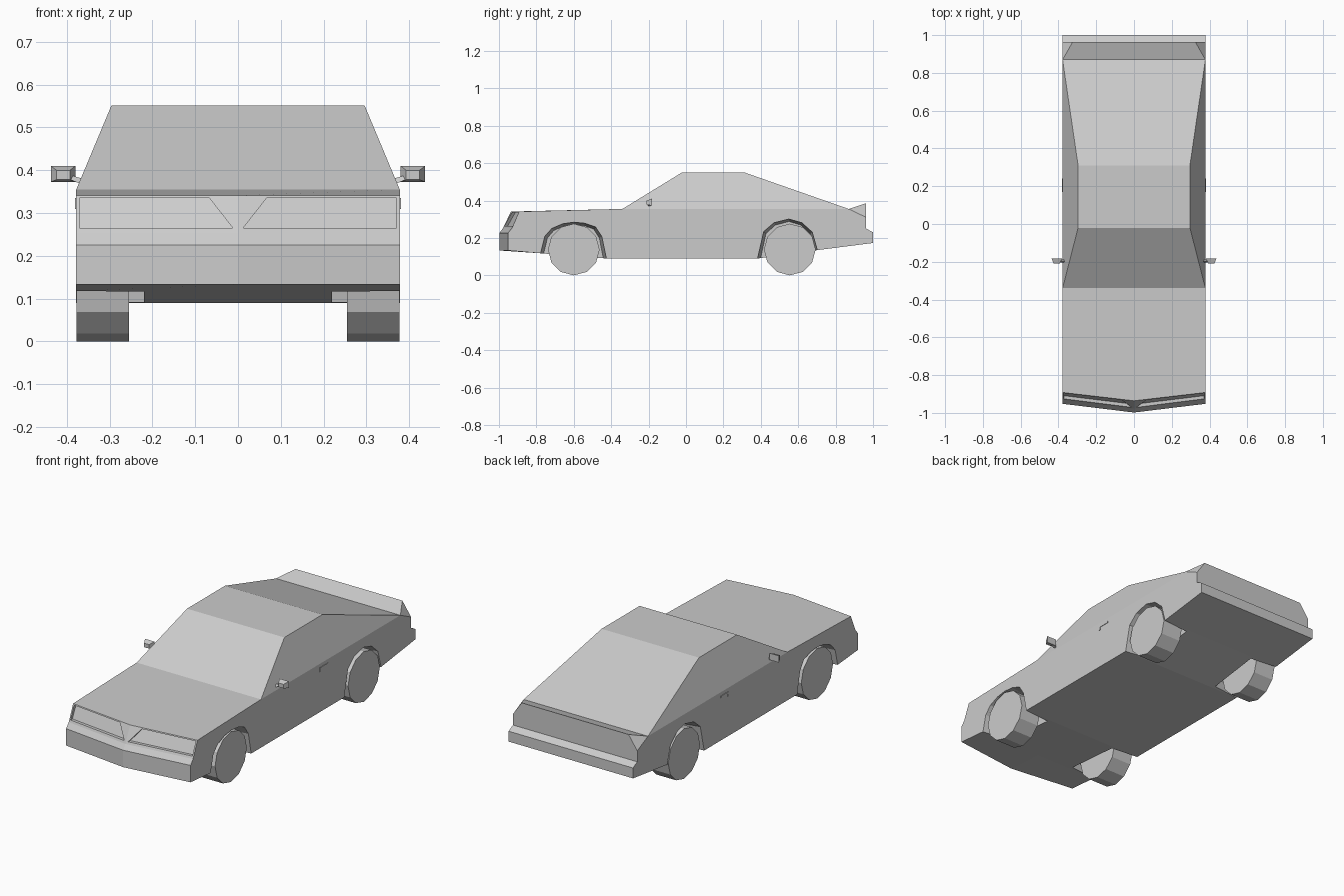
import bpy, bmesh, math
from mathutils import Matrix

if "Cube" in bpy.data.objects:
    bpy.data.objects.remove(bpy.data.objects["Cube"])


def finish(bm, name):
    bmesh.ops.recalc_face_normals(bm, faces=bm.faces)
    me = bpy.data.meshes.new(name)
    bm.to_mesh(me)
    bm.free()
    ob = bpy.data.objects.new(name, me)
    bpy.context.collection.objects.link(ob)
    return ob


def loft(bm, a, b, s=1):
    """Closed solid between two matching rings; s = -1 mirrors it in x."""
    va = [bm.verts.new((s * x, y, z)) for x, y, z in a]
    vb = [bm.verts.new((s * x, y, z)) for x, y, z in b]
    n = len(va)
    bm.faces.new(va)
    bm.faces.new(vb[::-1])
    for i in range(n):
        j = (i + 1) % n
        bm.faces.new((va[i], vb[i], vb[j], va[j]))


def box_ring(x0, x1, y, z0, z1):
    return [(x0, y, z0), (x1, y, z0), (x1, y, z1), (x0, y, z1)]


# Body outline: y, z, half width, forward bulge of the centre line
W = 0.378
outline = [
    (-0.952, 0.133, W, 0.046), (-0.952, 0.226, W, 0.046),
    (-0.93, 0.253, W, 0.048), (-0.892, 0.341, W, 0.044),   # nose
    (-0.34, 0.355, W, 0), (-0.02, 0.551, 0.296, 0),        # windscreen
    (0.31, 0.551, 0.296, 0), (0.87, 0.355, W, 0),          # roof, rear glass
    (0.963, 0.386, 0.325, 0), (0.963, 0.31, W, 0),         # tail lip
    (0.963, 0.25, W, 0), (1.0, 0.23, W, 0), (1.0, 0.173, W, 0),
    (0.703, 0.135, W, 0), (0.382, 0.09, W, 0),             # underside
    (-0.425, 0.09, W, 0), (-0.778, 0.118, W, 0)]

bm = bmesh.new()
left = [bm.verts.new((-w, y, z)) for y, z, w, d in outline]
mid = [bm.verts.new((0, y - d, z)) for y, z, w, d in outline]
right = [bm.verts.new((w, y, z)) for y, z, w, d in outline]
n = len(outline)
for i in range(n):
    j = (i + 1) % n
    for a, b in ((left, mid), (mid, right)):
        bm.faces.new((a[i], a[j], b[j], b[i]))
for side in (left, right):
    bm.faces.new([v for i, v in enumerate(side) if i not in (5, 6, 8)])
    bm.faces.new(side[4:8])
    bm.faces.new(side[7:10])
body = finish(bm, "car_body")

# Cutters: tapered wheel wells and recessed front panels
front_arch = [(-0.79, 0.0), (-0.778, 0.118), (-0.755, 0.21), (-0.718, 0.252),
              (-0.66, 0.277), (-0.6, 0.286), (-0.54, 0.28), (-0.483, 0.26),
              (-0.45, 0.21), (-0.425, 0.09), (-0.41, 0.0)]
rear_arch = [(0.36, 0.0), (0.382, 0.09), (0.415, 0.235), (0.47, 0.283),
             (0.55, 0.303), (0.62, 0.283), (0.675, 0.233), (0.703, 0.135), (0.72, 0.0)]
panel = [(0.012, 0.265), (0.37, 0.265), (0.37, 0.335), (0.067, 0.335)]


def nose_y(x, z):
    return -0.978 + (z - 0.253) * 0.47 + 0.122 * x


bm = bmesh.new()
for s in (-1, 1):
    for arch, c in ((front_arch, -0.6), (rear_arch, 0.555)):
        outer, inner = 1.01, 0.91
        loft(bm, [(0.40, c + (y - c) * outer, z) for y, z in arch],
             [(0.22, c + (y - c) * inner, z * 0.95) for y, z in arch], s)
    loft(bm, [(x, nose_y(x, z) - 0.03, z) for x, z in panel],
         [(x, nose_y(x, z) + 0.018, z) for x, z in panel], s)
cutter = finish(bm, "well_cutter")
cutter.hide_render = True

mod = body.modifiers.new("wells", "BOOLEAN")
mod.operation = "DIFFERENCE"
mod.solver = "EXACT"
mod.object = cutter
bpy.context.view_layer.objects.active = body
bpy.ops.object.modifier_apply(modifier=mod.name)
bpy.data.objects.remove(cutter)

# Twelve-sided wheels
R = 0.138
for s, side in ((-1, "left"), (1, "right")):
    for y, end in ((-0.6, "front"), (0.555, "rear")):
        rings = [[(x, y + R * math.sin(k * math.pi / 6), R - R * math.cos(k * math.pi / 6))
                  for k in range(12)] for x in (0.255, 0.377)]
        bm = bmesh.new()
        loft(bm, rings[0], rings[1], s)
        finish(bm, f"{end}_{side}_wheel")

    # Door mirror: tapered housing on a small arm
    bm = bmesh.new()
    loft(bm, box_ring(0.38, 0.437, -0.183, 0.373, 0.41),
         box_ring(0.393, 0.424, -0.21, 0.378, 0.4), s)
    loft(bm, [(0.362, -0.205, 0.366), (0.362, -0.188, 0.366), (0.362, -0.196, 0.38)],
         [(0.402, -0.203, 0.382), (0.402, -0.19, 0.382), (0.402, -0.196, 0.392)], s)
    finish(bm, f"{side}_door_mirror")

    # Door handle: thin bar with a short drop at the front
    bm = bmesh.new()
    loft(bm, box_ring(0.374, 0.381, 0.17, 0.326, 0.335),
         box_ring(0.374, 0.381, 0.24, 0.326, 0.335), s)
    loft(bm, box_ring(0.374, 0.381, 0.17, 0.31, 0.326),
         box_ring(0.374, 0.381, 0.178, 0.31, 0.326), s)
    finish(bm, f"{side}_door_handle")
